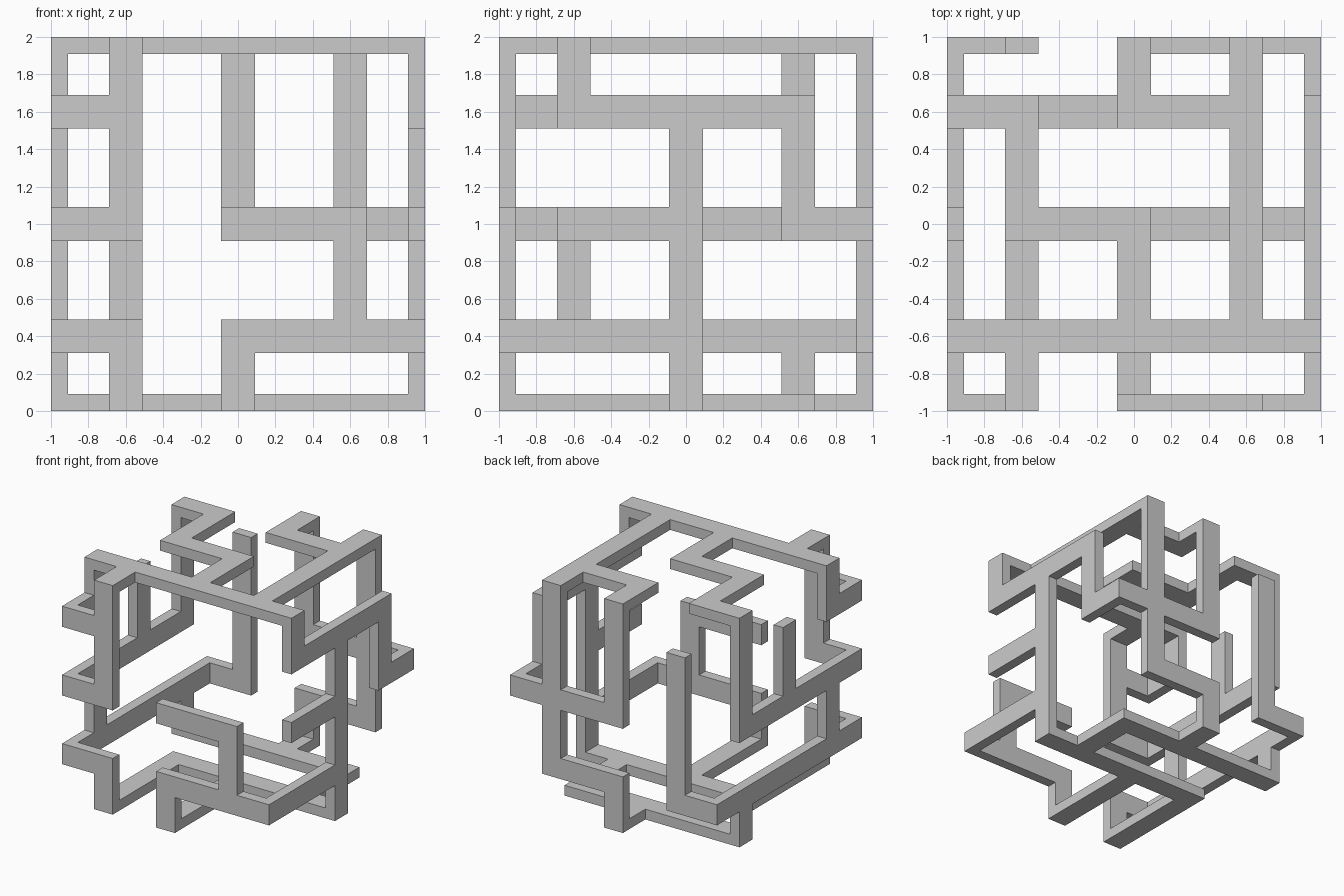
import bpy, bmesh, math

if "Cube" in bpy.data.objects:
    bpy.data.objects.remove(bpy.data.objects["Cube"])

# Uneven grid shared by all axes: even cells are bars / shell, odd cells are gaps
CUTS = [-1, -.91, -.69, -.51, -.09, .09, .51, .69, .91, 1]

# Bar routes on each face of the cube shell: (fixed axis, layer, routes of "uv" cells)
FACES = [
    (1, 0, "28 24 04, 06 26, 02 22 20, 44 64 62, 82 42 40"),              # front (x, z)
    (1, 8, "68 62 42 40, 84 44 48, 02 22 26"),                            # back (x, z)
    (0, 8, "28 26 66 64 84, 46 40, 24 44, 02 42"),                        # right (y, z)
    (0, 0, "68 64 04, 60 62, 02 82, 44 46, 28 26 06, 22 24"),             # left (y, z)
    (2, 8, "02 82, 20 22, 42 44 24 26 06, 62 68, 66 46 48"),              # top (x, y)
    (2, 0, "06 66 64, 48 46, 84 24 20, 40 44"),                           # bottom (x, y)
]


def route_cells(axis, layer, route):
    """Cells covered by one route of straight bars on a face."""
    pts = [(int(p[0]), int(p[1])) for p in route.split()]
    for (u0, v0), (u1, v1) in zip(pts, pts[1:]):
        for u in range(min(u0, u1), max(u0, u1) + 1):
            for v in range(min(v0, v1), max(v0, v1) + 1):
                cell = [u, v]
                cell.insert(axis, layer)
                yield tuple(cell)


filled = {c for axis, layer, routes in FACES
          for route in routes.split(",")
          for c in route_cells(axis, layer, route)}

# Skin only the exposed sides of the filled cells
bm = bmesh.new()
verts = {}


def vert(key):
    if key not in verts:
        x, y, z = (CUTS[i] for i in key)
        verts[key] = bm.verts.new((x, y, z + 1))
    return verts[key]


for cell in filled:
    for axis in range(3):
        for side in (0, 1):
            near = list(cell)
            near[axis] += 1 if side else -1
            if tuple(near) in filled:
                continue
            a, b = (axis + 1) % 3, (axis + 2) % 3
            loop = []
            for da, db in ((0, 0), (1, 0), (1, 1), (0, 1)):
                k = list(cell)
                k[axis] += side
                k[a] += da
                k[b] += db
                loop.append(vert(tuple(k)))
            bm.faces.new(loop if side else loop[::-1])

# Merge coplanar cells into clean bar faces
bmesh.ops.dissolve_limit(bm, angle_limit=math.radians(1),
                         verts=bm.verts[:], edges=bm.edges[:])

mesh = bpy.data.meshes.new("cube_lattice")
bm.to_mesh(mesh)
bm.free()
bpy.context.collection.objects.link(bpy.data.objects.new("cube_lattice", mesh))
